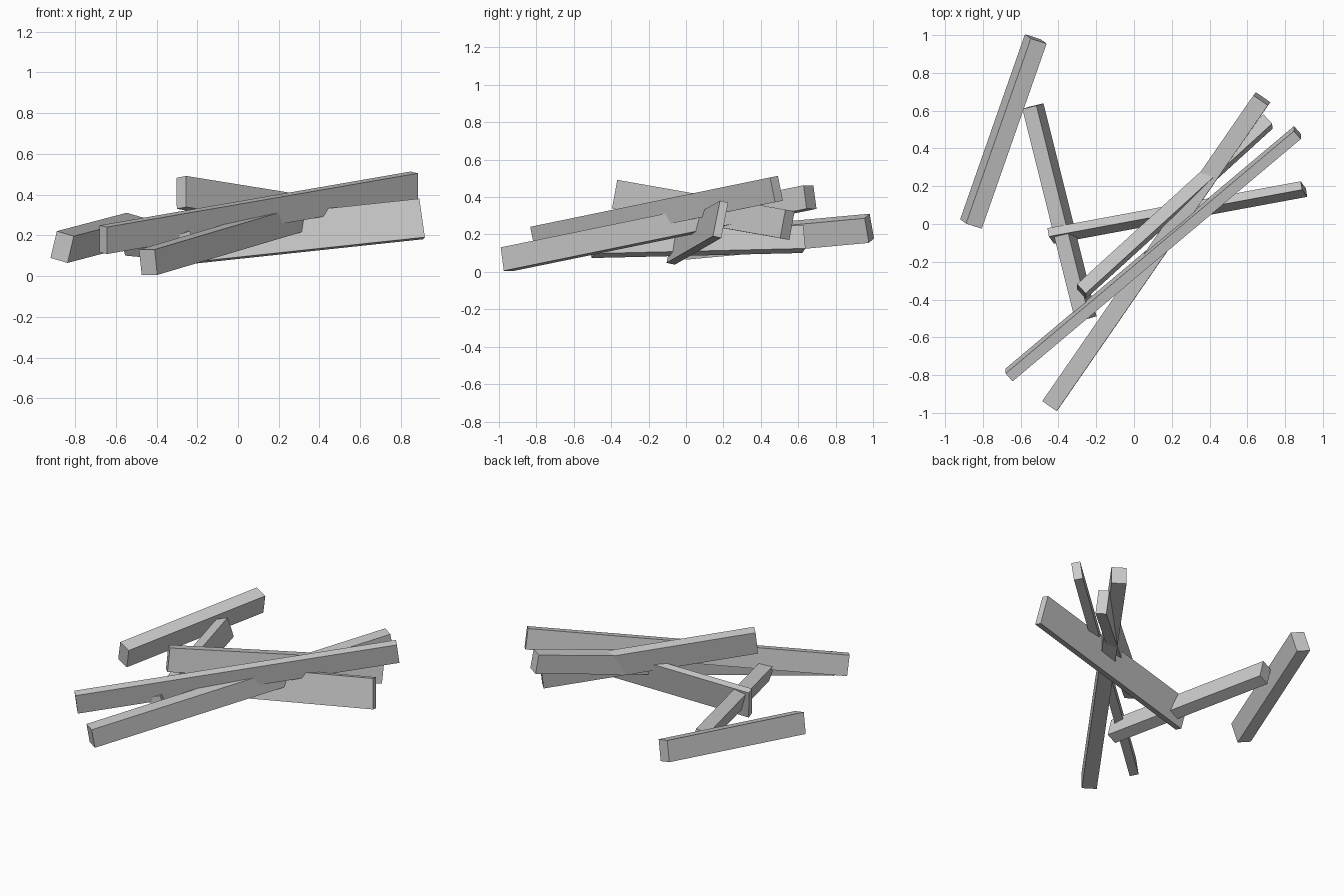
import bpy
import bmesh
from mathutils import Vector, Matrix

if "Cube" in bpy.data.objects:
    bpy.data.objects.remove(bpy.data.objects["Cube"])


def beam(name, start, end, width, height, lean=0.0):
    """Box running from start to end; lean tips its top towards the left of travel."""
    a, b = Vector(start), Vector(end)
    along = (b - a).normalized()
    left = Vector((-along.y, along.x, 0)).normalized()
    up = Vector((0, 0, 1)) + left * lean
    up = (up - along * up.dot(along)).normalized()
    side = up.cross(along)
    mid = (a + b) / 2
    size = ((b - a).length, width, height)
    m = Matrix([[along[i] * size[0], side[i] * size[1], up[i] * size[2], mid[i]]
                for i in range(3)] + [[0, 0, 0, 1]])
    bm = bmesh.new()
    bmesh.ops.create_cube(bm, size=1, matrix=m)
    bmesh.ops.recalc_face_normals(bm, faces=bm.faces)
    mesh = bpy.data.meshes.new(name)
    bm.to_mesh(mesh)
    bm.free()
    bpy.context.collection.objects.link(bpy.data.objects.new(name, mesh))


# Loose pile of six squared timbers: name, start, end, width, height, lean
beams = [
    ("outer_left_beam", (-0.863, 0.0, 0.143), (-0.52, 0.98, 0.233), 0.091, 0.137, -0.28),
    ("inner_left_beam", (-0.254, -0.503, 0.148), (-0.535, 0.624, 0.175), 0.08, 0.13, 0.32),
    ("cross_plank", (-0.441, -0.063, 0.138), (0.90, 0.185, 0.281), 0.046, 0.195, 0.22),
    ("long_top_beam", (-0.661, -0.799, 0.179), (0.865, 0.484, 0.443), 0.056, 0.135, -0.15),
    ("low_front_beam", (-0.441, -0.956, 0.068), (0.677, 0.663, 0.400), 0.093, 0.127, 0.01),
    ("high_back_beam", (-0.278, -0.357, 0.411), (0.709, 0.542, 0.252), 0.068, 0.155, 0.14),
]
for spec in beams:
    beam(*spec)
